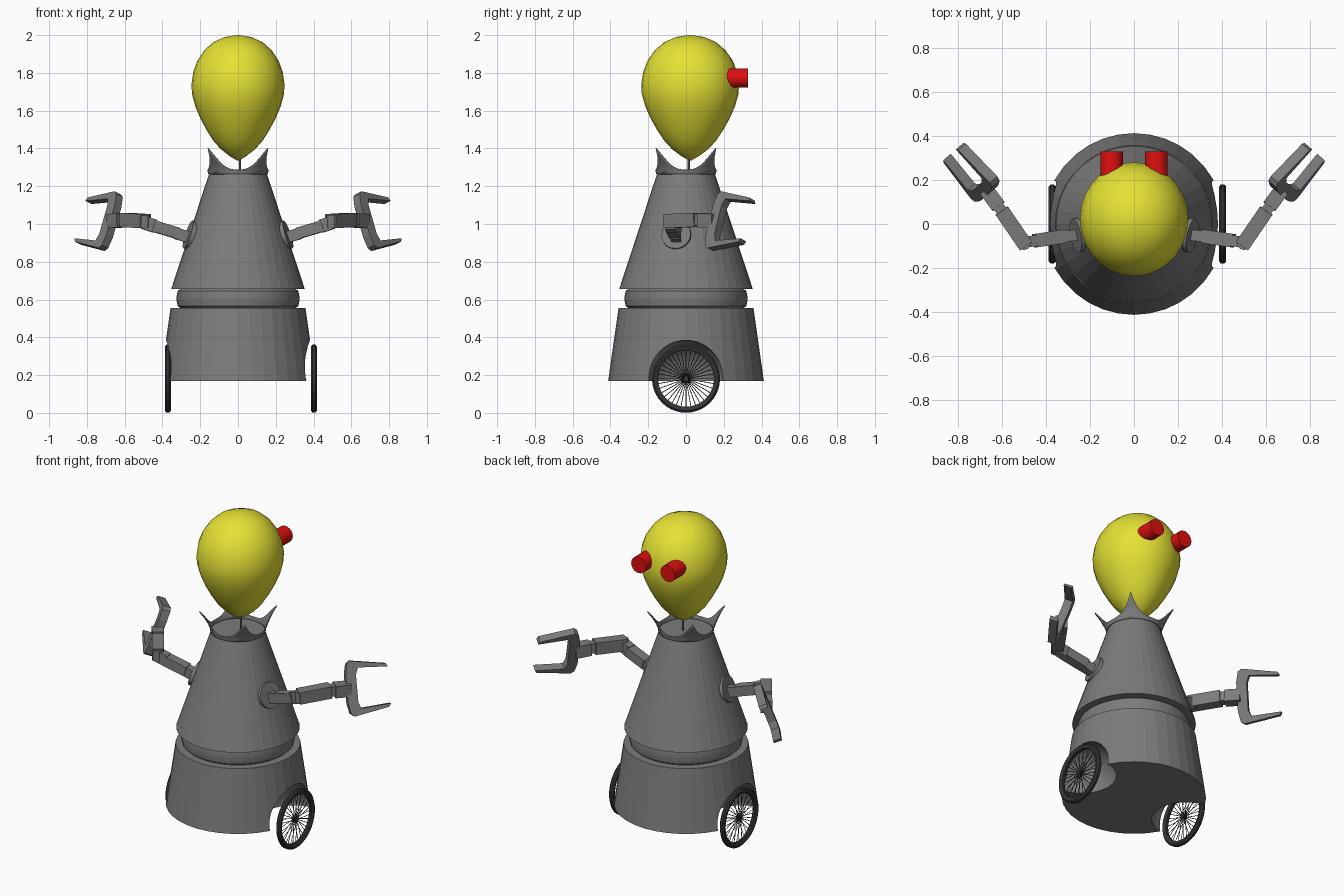
import bpy, bmesh, math
from mathutils import Vector, Matrix

if "Cube" in bpy.data.objects:
    bpy.data.objects.remove(bpy.data.objects["Cube"])


def material(name, rgb):
    m = bpy.data.materials.new(name)
    m.diffuse_color = (*rgb, 1)
    m.use_nodes = True
    m.node_tree.nodes["Principled BSDF"].inputs["Base Color"].default_value = m.diffuse_color
    return m


GREY = material("metal_grey", (0.2, 0.2, 0.2))
DARK = material("tire_dark", (0.035, 0.035, 0.035))
YELLOW = material("head_yellow", (0.78, 0.76, 0.035))
RED = material("eye_red", (0.75, 0.005, 0.005))


def finish(name, bm, mat, smooth=None):
    bmesh.ops.recalc_face_normals(bm, faces=bm.faces)
    me = bpy.data.meshes.new(name)
    bm.to_mesh(me)
    bm.free()
    me.materials.append(mat)
    ob = bpy.data.objects.new(name, me)
    bpy.context.collection.objects.link(ob)
    if smooth:
        bpy.ops.object.select_all(action='DESELECT')
        bpy.context.view_layer.objects.active = ob
        ob.select_set(True)
        bpy.ops.object.shade_smooth_by_angle(angle=math.radians(smooth))
    return ob


def lathe(bm, profile, n, centre=(0, 0)):
    """Revolve (radius, height) points about z, capping both ends."""
    rings = []
    for r, z in profile:
        rings.append([bm.verts.new((centre[0] + r * math.cos(2 * math.pi * i / n),
                                    centre[1] + r * math.sin(2 * math.pi * i / n), z))
                      for i in range(n)])
    for a, b in zip(rings, rings[1:]):
        for i in range(n):
            j = (i + 1) % n
            bm.faces.new((a[i], a[j], b[j], b[i]))
    bm.faces.new(rings[0])
    bm.faces.new(rings[-1])


def rod(bm, a, b, r, n=12):
    """Cylinder between two points."""
    a, b = Vector(a), Vector(b)
    rot = (b - a).to_track_quat('Z', 'Y').to_matrix().to_4x4()
    bmesh.ops.create_cone(bm, cap_ends=True, segments=n, radius1=r, radius2=r,
                          depth=(b - a).length, matrix=Matrix.Translation((a + b) / 2) @ rot)


def beam(bm, a, b, w, h):
    """Box between two points, w wide sideways and h tall."""
    a, b = Vector(a), Vector(b)
    x = (b - a).normalized()
    y = Vector((0, 0, 1)).cross(x).normalized()
    z = x.cross(y)
    m = Matrix((x * (b - a).length, y * w, z * h)).transposed().to_4x4()
    bmesh.ops.create_cube(bm, size=1, matrix=Matrix.Translation((a + b) / 2) @ m)


def mirror(bm, side):
    for v in bm.verts:
        v.co.x *= side


# Lower body with rounded wheel wells
bm = bmesh.new()
lathe(bm, [(0.412, 0.17), (0.357, 0.556)], 36)
lower = finish("lower_body", bm, GREY)
for side, label in ((-1, "left"), (1, "right")):
    bm = bmesh.new()
    bmesh.ops.create_uvsphere(bm, u_segments=32, v_segments=20, radius=0.2,
                              matrix=Matrix.Translation((side * 0.39, 0, 0.185)))
    cutter = finish(label + "_well_cutter", bm, GREY)
    cutter.hide_render = True
    cutter.hide_set(True)
    cut = lower.modifiers.new("well", 'BOOLEAN')
    cut.operation = 'DIFFERENCE'
    cut.solver = 'EXACT'
    cut.object = cutter

# Waist ring
bm = bmesh.new()
lathe(bm, [(0.3, 0.55), (0.32, 0.567), (0.327, 0.605), (0.32, 0.645), (0.3, 0.66)], 36)
finish("waist_ring", bm, GREY, 35)

# Upper cone
bm = bmesh.new()
lathe(bm, [(0.354, 0.655), (0.153, 1.266)], 36)
finish("upper_body", bm, GREY)

# Flared collar with four points on the diagonals
bm = bmesh.new()
N, ROWS = 64, 5
grid = []
for i in range(N):
    a = 2 * math.pi * i / N
    phi = (a + math.pi / 4) % (math.pi / 2) - math.pi / 4
    top = 1.288 + 0.115 * abs(math.tan(phi)) ** 2.4
    col = []
    for k in range(ROWS + 1):
        z = 1.264 + (top - 1.264) * k / ROWS
        r = 0.153 + 0.07 * ((z - 1.264) / 0.14) ** 1.6
        col.append(bm.verts.new((r * math.cos(a), r * math.sin(a), z)))
    grid.append(col)
for i in range(N):
    p, q = grid[i], grid[(i + 1) % N]
    for k in range(ROWS):
        bm.faces.new((p[k], q[k], q[k + 1], p[k + 1]))
collar = finish("collar", bm, GREY, 40)
collar.modifiers.new("thickness", 'SOLIDIFY').thickness = 0.006

# Neck pin
bm = bmesh.new()
rod(bm, (0.01, 0.015, 1.26), (0.01, 0.015, 1.37), 0.006, 8)
finish("neck_pin", bm, GREY)

# Egg-shaped head
bm = bmesh.new()
egg = [(0.004, 1.335), (0.045, 1.36), (0.09, 1.395), (0.13, 1.44), (0.165, 1.495), (0.2, 1.56),
       (0.227, 1.625), (0.244, 1.69), (0.246, 1.74), (0.237, 1.805), (0.215, 1.865),
       (0.178, 1.92), (0.13, 1.963), (0.07, 1.99), (0.01, 2.0)]
lathe(bm, egg, 28)
for v in bm.verts:
    v.co.y = v.co.y * 1.05 + 0.022
finish("head", bm, YELLOW, 40)

for side, label in ((-1, "left"), (1, "right")):
    # Eye
    bm = bmesh.new()
    rod(bm, (side * 0.102, 0.2, 1.773), (side * 0.102, 0.328, 1.773), 0.051, 20)
    finish(label + "_eye", bm, RED, 35)

    # Wheel: tire, rim, hub and spokes
    cx, cz = (0.402 if side > 0 else -0.371), 0.181
    bm = bmesh.new()
    tread = [(0.18, -0.007), (0.18, 0.007), (0.17, 0.016), (0.155, 0.014),
             (0.148, 0.008), (0.148, -0.008), (0.155, -0.014), (0.17, -0.016)]
    loops = []
    for i in range(40):
        a = 2 * math.pi * i / 40
        loops.append([bm.verts.new((cx + w, r * math.cos(a), cz + r * math.sin(a)))
                      for r, w in tread])
    for i in range(40):
        p, q = loops[i], loops[(i + 1) % 40]
        for k in range(8):
            m = (k + 1) % 8
            bm.faces.new((p[k], p[m], q[m], q[k]))
    finish(label + "_tire", bm, DARK, 40)
    bm = bmesh.new()
    rod(bm, (cx - 0.014, 0, cz), (cx + 0.014, 0, cz), 0.014, 12)
    for i in range(36):
        a = 2 * math.pi * i / 36
        c, s = math.cos(a), math.sin(a)
        w = 0.01 if i % 2 else -0.01
        rod(bm, (cx + w, 0.012 * c, cz + 0.012 * s), (cx, 0.152 * c, cz + 0.152 * s), 0.002, 4)
    finish(label + "_spokes", bm, DARK)

    # Shoulder disc lying on the cone
    bm = bmesh.new()
    mid, out = Vector((0.25, -0.05, 0.94)), Vector((0.93, -0.18, 0.31))
    rod(bm, mid - out * 0.04, mid + out * 0.016, 0.078, 24)
    mirror(bm, side)
    finish(label + "_shoulder", bm, GREY, 35)

    # Upper arm
    bm = bmesh.new()
    beam(bm, (0.24, -0.048, 0.925), (0.33, -0.058, 0.95), 0.05, 0.06)
    beam(bm, (0.315, -0.056, 0.95), (0.45, -0.076, 0.99), 0.062, 0.06)
    beam(bm, (0.44, -0.075, 0.988), (0.5, -0.084, 1.008), 0.05, 0.07)
    mirror(bm, side)
    finish(label + "_upper_arm", bm, GREY)

    # Elbow, forearm and wrist
    bm = bmesh.new()
    rod(bm, (0.5, -0.084, 0.978), (0.5, -0.084, 1.045), 0.034, 12)
    beam(bm, (0.49, -0.1, 1.015), (0.6, 0.06, 1.022), 0.068, 0.075)
    beam(bm, (0.59, 0.045, 1.022), (0.63, 0.1, 1.022), 0.05, 0.06)
    beam(bm, (0.615, 0.08, 1.02), (0.67, 0.155, 1.015), 0.068, 0.075)
    mirror(bm, side)
    finish(label + "_forearm", bm, GREY)

    # Two-fingered claw: C-shaped outline extruded sideways
    bm = bmesh.new()
    half = [(-0.035, 0.085), (-0.022, 0.145), (0.0, 0.16), (0.205, 0.125),
            (0.215, 0.106), (0.04, 0.118), (0.025, 0.08)]
    outline = half + [(a, -b) for a, b in reversed(half)]
    d = Vector((0.65, 0.76, 0)).normalized()
    u = Vector((-0.07, 0.06, 0.245)).normalized()
    w = d.cross(u).normalized()
    base = Vector((0.68, 0.165, 1.015))
    face = bm.faces.new([bm.verts.new(base + d * a + u * b - w * 0.024) for a, b in outline])
    new = bmesh.ops.extrude_face_region(bm, geom=[face])["geom"]
    bmesh.ops.translate(bm, vec=w * 0.048,
                        verts=[g for g in new if isinstance(g, bmesh.types.BMVert)])
    mirror(bm, side)
    finish(label + "_claw", bm, GREY)
